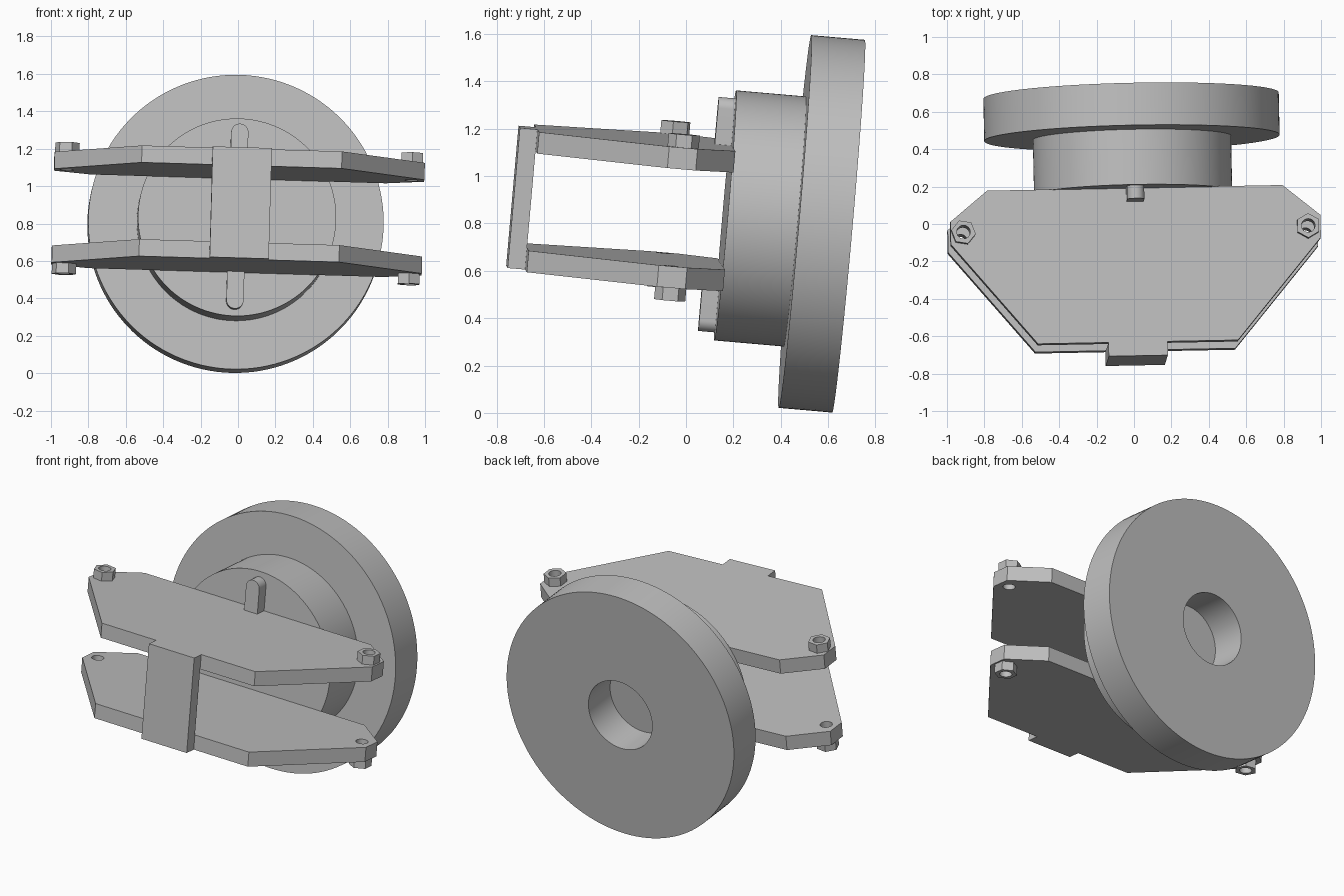
import bpy
import bmesh
from math import cos, sin, pi, radians
from mathutils import Euler, Matrix

cube = bpy.data.objects.get("Cube")
if cube:
    bpy.data.objects.remove(cube, do_unlink=True)

# One plain grey for the whole assembly
GREY = (0.52, 0.52, 0.52, 1)
grey = bpy.data.materials.new("plain grey")
grey.use_nodes = True
grey.diffuse_color = GREY
grey.node_tree.nodes["Principled BSDF"].inputs["Base Color"].default_value = GREY

# The assembly is slightly tipped; parts are built around the disc's front centre
POSE = (Matrix.Translation((-0.011, 0.46, 0.808))
        @ Euler((radians(-5), radians(1.72), radians(1.1))).to_matrix().to_4x4())


def circle(radius, count, x=0, y=0, start=0.0, sweep=2 * pi):
    """Points round a circle or arc."""
    return [(x + radius * cos(start + sweep * i / count),
             y + radius * sin(start + sweep * i / count)) for i in range(count)]


def prism(name, outline, low, high, along_y=False):
    """Extrude an outline along z, or along y for parts facing the front."""
    bm = bmesh.new()
    rings = []
    for w in (low, high):
        rings.append([bm.verts.new((u, w, v) if along_y else (u, v, w))
                      for u, v in outline])
    bm.faces.new(rings[0])
    bm.faces.new(rings[1])
    n = len(outline)
    for i in range(n):
        j = (i + 1) % n
        bm.faces.new((rings[0][i], rings[0][j], rings[1][j], rings[1][i]))
    bmesh.ops.recalc_face_normals(bm, faces=bm.faces[:])
    mesh = bpy.data.meshes.new(name)
    bm.to_mesh(mesh)
    bm.free()
    mesh.materials.append(grey)
    obj = bpy.data.objects.new(name, mesh)
    bpy.context.collection.objects.link(obj)
    obj.matrix_world = POSE
    return obj


def drill(obj, cutters):
    """Cut bores through a part and keep the resulting mesh."""
    for cutter in cutters:
        mod = obj.modifiers.new("bore", "BOOLEAN")
        mod.operation = "DIFFERENCE"
        mod.solver = "EXACT"
        mod.object = cutter
    graph = bpy.context.evaluated_depsgraph_get()
    mesh = bpy.data.meshes.new_from_object(obj.evaluated_get(graph))
    obj.modifiers.clear()
    obj.data = mesh


def smooth(obj):
    obj.data.shade_smooth()
    obj.data.set_sharp_from_angle(angle=radians(30))


parts = []

# Large disc with a central bore, closed at the front by the hub
disc = prism("disc", circle(0.79, 128), 0, 0.227, True)
bore = prism("disc_bore", circle(0.222, 64), -0.1, 0.4, True)
drill(disc, [bore])
parts += [disc, prism("hub", circle(0.53, 128), -0.296, 0, True)]

# Bores through the plate ends and nuts
EAR_X, EAR_Y = 0.922, -0.518
ears = [prism("ear_bore", circle(0.036, 32, side * EAR_X, EAR_Y), -0.6, 0.6)
        for side in (-1, 1)]

# Tapered plate outline, mirrored across x
half = [(0.535, -1.121), (0.99, -0.578), (0.99, -0.458), (0.79, -0.294)]
outline = half + [(-x, y) for x, y in reversed(half)]

INNER, OUTER, NUT = 0.206, 0.297, 0.352
for level, s in (("upper", 1), ("lower", -1)):
    plate = prism(level + "_plate", outline, s * INNER, s * OUTER)
    drill(plate, ears)
    parts.append(plate)

    # Hexagonal nuts on the outer faces of the plates
    for label, side, turn in (("right", -1, 20), ("left", 1, 0)):
        hexagon = circle(0.066, 6, side * EAR_X, EAR_Y, radians(90 + turn))
        nut = prism(f"{level}_{label}_nut", hexagon, s * OUTER, s * NUT)
        drill(nut, ears)
        parts.append(nut)

    # Round-ended key on the hub face, running into the plate
    r = 0.046
    arc = circle(r, 24, 0, 0.45, 0, pi) + [(-r, 0.45)]
    key = [(-r, 0.25), (r, 0.25)] + arc
    parts.append(prism(level + "_key", [(x, s * z) for x, z in key],
                       -0.367, -0.29, True))

# Front strap joining the two plates
strap = [(-0.158, -OUTER), (0.158, -OUTER), (0.158, OUTER), (-0.158, OUTER)]
parts.append(prism("front_strap", strap, -1.195, -1.121, True))

for cutter in ears + [bore]:
    bpy.data.objects.remove(cutter, do_unlink=True)
for part in parts:
    smooth(part)
